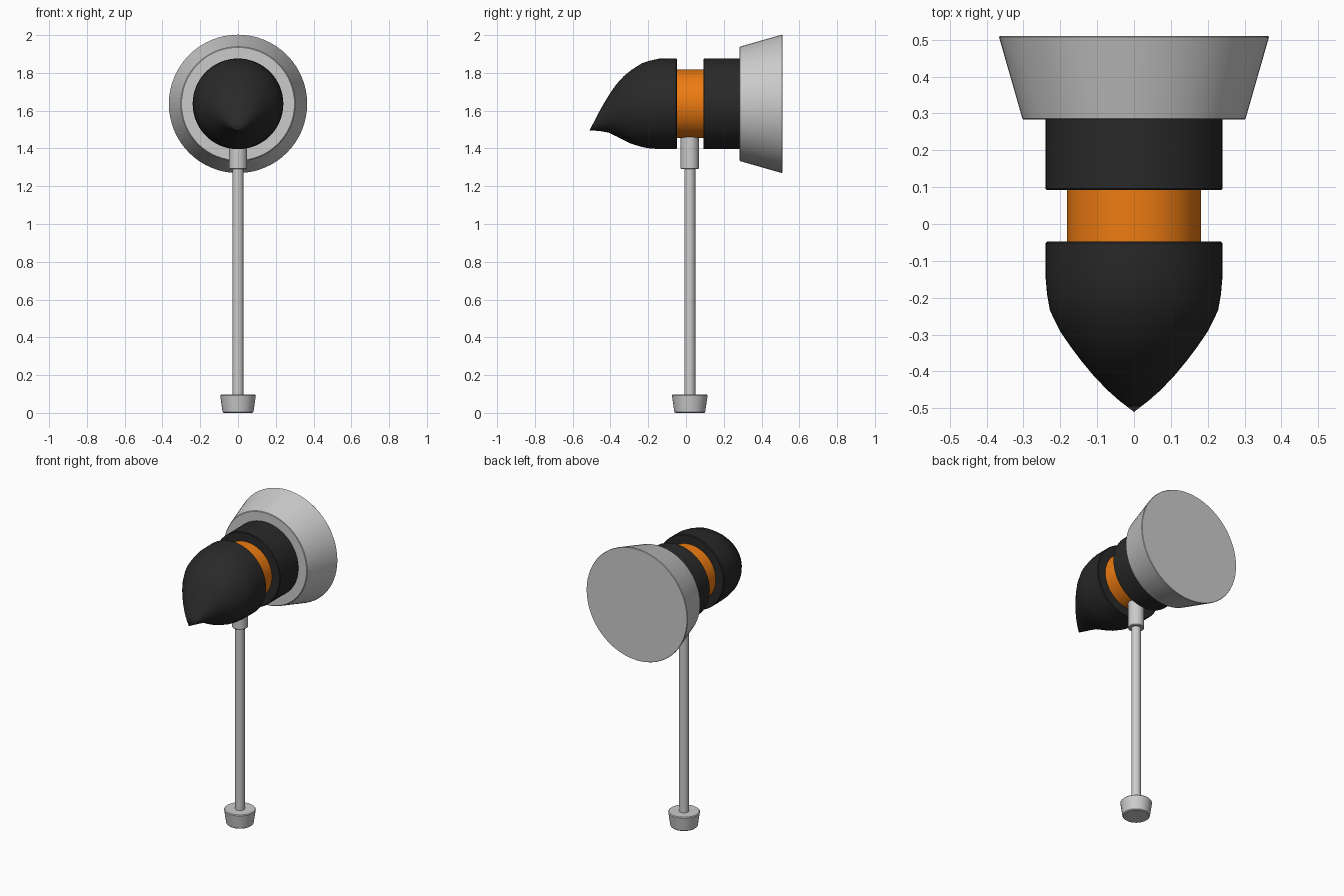
import bpy, bmesh
from math import sin, cos, pi, radians
from mathutils import Matrix

if "Cube" in bpy.data.objects:
    bpy.data.objects.remove(bpy.data.objects["Cube"])

AXIS_Z = 1.636   # height of the head's axis
POLE_Y = 0.02
SEG = 64


def material(name, rgb):
    m = bpy.data.materials.new(name)
    m.diffuse_color = (*rgb, 1)
    m.use_nodes = True
    m.node_tree.nodes["Principled BSDF"].inputs["Base Color"].default_value = m.diffuse_color
    return m


black = material("black", (0.022, 0.022, 0.022))
orange = material("orange", (0.85, 0.2, 0.006))


def loft(name, rings, matrix=Matrix(), mat=None, seg=SEG):
    """Skin elliptical rings (along, half_width, half_height, shift) along local z."""
    bm = bmesh.new()
    loops = []
    for d, w, h, s in rings:
        if w == 0:
            loops.append([bm.verts.new((0, s, d))])
        else:
            loops.append([bm.verts.new((w * cos(2 * pi * i / seg), s + h * sin(2 * pi * i / seg), d))
                          for i in range(seg)])
    for a, b in zip(loops, loops[1:]):
        for i in range(seg):
            j = (i + 1) % seg
            if len(b) == 1:
                bm.faces.new((a[i], a[j], b[0]))
            else:
                bm.faces.new((a[i], a[j], b[j], b[i]))
    for end in (loops[0], loops[-1]):
        if len(end) > 2:
            bm.faces.new(end)
    bm.transform(matrix)
    bmesh.ops.recalc_face_normals(bm, faces=bm.faces)
    me = bpy.data.meshes.new(name)
    bm.to_mesh(me)
    bm.free()
    ob = bpy.data.objects.new(name, me)
    bpy.context.collection.objects.link(ob)
    if mat:
        me.materials.append(mat)
    bpy.ops.object.select_all(action='DESELECT')
    ob.select_set(True)
    bpy.context.view_layer.objects.active = ob
    bpy.ops.object.shade_smooth_by_angle(angle=radians(35))
    return ob


def drum(name, a, ra, b, rb, matrix, mat=None, bevel=0.004, seg=SEG):
    """Straight or tapered cylinder with small softened rims."""
    k = (rb - ra) / (b - a) * bevel
    rings = [(a, ra - bevel), (a + bevel, ra + k), (b - bevel, rb - k), (b, rb - bevel)]
    return loft(name, [(d, r, r, 0) for d, r in rings], matrix, mat, seg)


# local z -> world y, local y -> world z
head = Matrix(((1, 0, 0, 0), (0, 0, 1, 0), (0, 1, 0, AXIS_Z), (0, 0, 0, 1)))
upright = Matrix.Translation((0, POLE_Y, 0))

# Head: flared rear, rear collar, coloured band
drum("rear_flare", 0.283, 0.302, 0.51, 0.367, head, bevel=0.003)
drum("rear_collar", 0.092, 0.24, 0.29, 0.24, head, black)
drum("middle_band", -0.06, 0.182, 0.10, 0.182, head, orange)

# Drooping beak-like nose: y, half width, top z, bottom z
nose = [(-0.048, 0.236, 1.872, 1.400), (-0.052, 0.240, 1.876, 1.396),
        (-0.144, 0.240, 1.875, 1.397), (-0.19, 0.236, 1.865, 1.400),
        (-0.235, 0.228, 1.850, 1.408), (-0.29, 0.201, 1.815, 1.425),
        (-0.33, 0.174, 1.782, 1.444), (-0.37, 0.144, 1.738, 1.465),
        (-0.41, 0.111, 1.680, 1.484), (-0.45, 0.073, 1.612, 1.491),
        (-0.48, 0.039, 1.555, 1.494), (-0.51, 0, 1.496, 1.496)]
loft("nose", [(y, w, (t - b) / 2, (t + b) / 2 - AXIS_Z) for y, w, t, b in nose], head, black)

# Stand: foot, pole and socket
drum("foot", 0.0, 0.081, 0.097, 0.095, upright, bevel=0.005, seg=48)
drum("pole", 0.05, 0.029, 1.32, 0.029, upright, seg=32)
drum("pole_socket", 1.29, 0.048, 1.50, 0.048, upright, seg=32)
